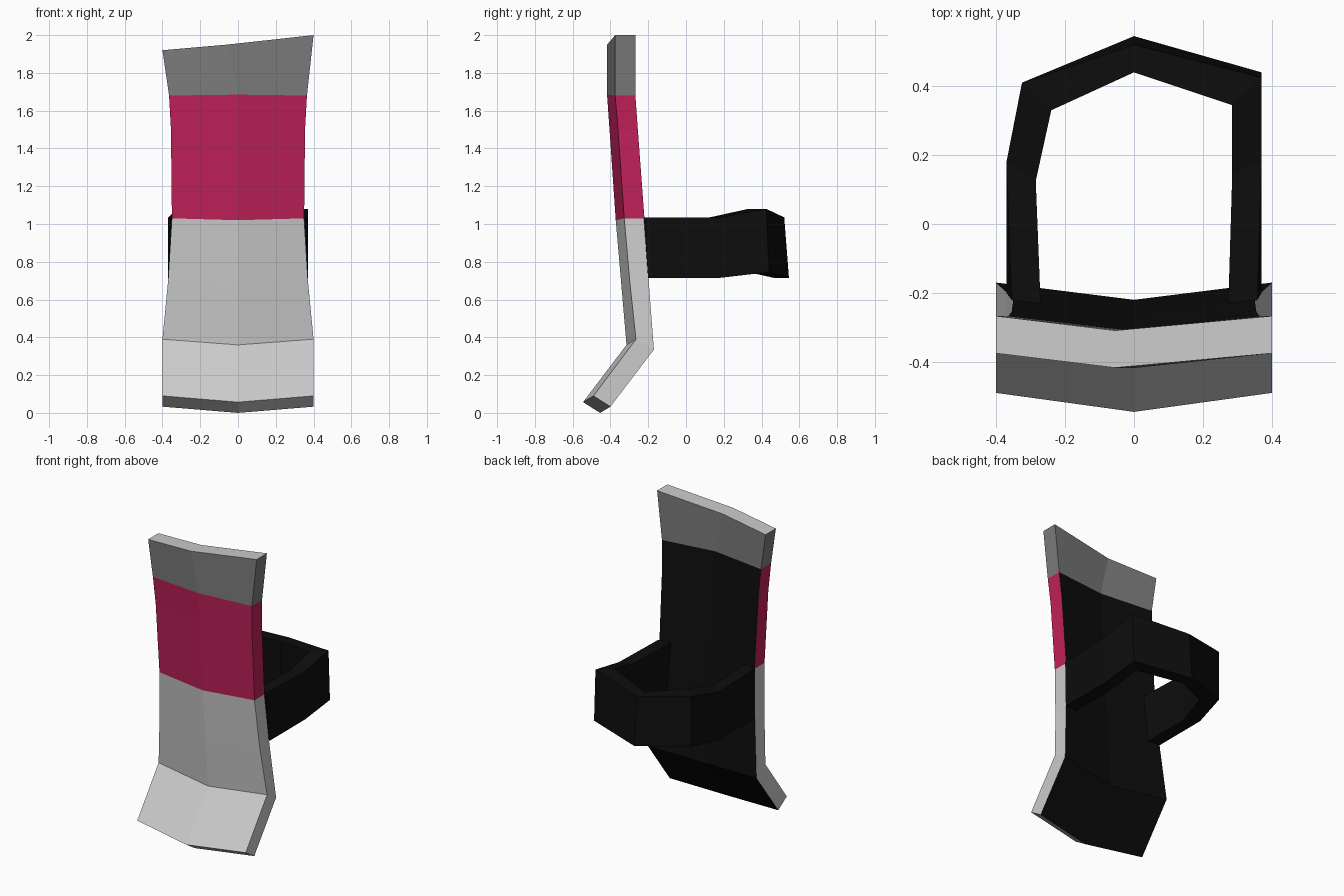
import bpy, bmesh

if "Cube" in bpy.data.objects:
    bpy.data.objects.remove(bpy.data.objects["Cube"])


def material(name, rgb):
    m = bpy.data.materials.new(name)
    m.diffuse_color = (*rgb, 1)
    m.use_nodes = True
    m.node_tree.nodes["Principled BSDF"].inputs["Base Color"].default_value = m.diffuse_color
    return m


LIGHT = material("light grey", (0.60, 0.60, 0.60))
DARK = material("dark grey", (0.20, 0.20, 0.20))
PINK = material("crimson", (0.53, 0.015, 0.10))
BLACK = material("black", (0.004, 0.004, 0.004))


def loft(name, rings, mats, pick):
    """Skin closed rings of points; pick(row, side) gives the material index, row None = caps."""
    bm = bmesh.new()
    vs = [[bm.verts.new(p) for p in ring] for ring in rings]
    n = len(rings[0])
    for r in range(len(vs) - 1):
        for s in range(n):
            t = (s + 1) % n
            f = bm.faces.new((vs[r][s], vs[r][t], vs[r + 1][t], vs[r + 1][s]))
            f.material_index = pick(r, s)
    for ring in (vs[0], vs[-1]):
        # caps are split in quads (two quads for a six-point ring)
        parts = [ring] if n == 4 else [ring[0:2] + ring[4:6], ring[1:5]]
        for p in parts:
            bm.faces.new(p).material_index = pick(None, 0)
    bmesh.ops.recalc_face_normals(bm, faces=bm.faces[:])
    me = bpy.data.meshes.new(name)
    bm.to_mesh(me)
    bm.free()
    for m in mats:
        me.materials.append(m)
    ob = bpy.data.objects.new(name, me)
    bpy.context.collection.objects.link(ob)
    return ob


# Guard plate rows: half width, front y, front z, back y, back z, centre dy, centre dz
rows = [
    (0.40, -0.49, 0.09, -0.40, 0.033, -0.055, -0.033),
    (0.40, -0.265, 0.39, -0.17, 0.335, -0.05, -0.03),
    (0.37, -0.298, 0.70, -0.197, 0.69, -0.045, -0.015),
    (0.35, -0.327, 1.03, -0.22, 1.03, -0.045, -0.01),
    (0.355, -0.36, 1.50, -0.255, 1.50, -0.045, 0.0),
    (0.365, -0.375, 1.68, -0.268, 1.68, -0.043, 0.005),
    (0.40, -0.375, 1.96, -0.267, 1.96, -0.042, -0.01),
]
rings = []
for i, (w, fy, fz, by, bz, dy, dz) in enumerate(rows):
    top = i == len(rows) - 1
    tilt = 0.04 if top else 0          # slanted top edge
    cx = -0.055 if top else 0
    rings.append([
        (-w, fy, fz - tilt), (cx, fy + dy, fz + dz), (w, fy, fz + tilt),
        (w, by, bz + tilt), (cx, by + dy, bz + dz), (-w, by, bz - tilt)])


def plate_colour(row, side):
    if row is None:
        return 0
    if row == 5:
        return 1
    if side in (3, 4):                 # back lining
        return 3
    return 2 if row in (3, 4) else 0


loft("guard_plate", rings, [LIGHT, DARK, PINK, BLACK], plate_colour)

# Strap stations: outer x, y, inner x, y, bottom z, top z, top dx, top dy
stations = [
    (-0.37, -0.20, -0.285, -0.235, 0.715, 1.035, 0.015, -0.02),
    (-0.37, 0.18, -0.285, 0.125, 0.715, 1.035, 0.0, 0.0),
    (-0.325, 0.41, -0.24, 0.33, 0.745, 1.08, 0.0, 0.0),
    (0.0, 0.545, 0.0, 0.465, 0.715, 1.035, 0.0, -0.025),
    (0.37, 0.44, 0.285, 0.36, 0.745, 1.08, 0.0, -0.015),
    (0.37, 0.18, 0.285, 0.145, 0.715, 1.035, 0.0, 0.0),
    (0.37, -0.20, 0.285, -0.235, 0.715, 1.035, -0.012, -0.02),
]
strap = [[(ox, oy, b), (ox + dx, oy + dy, t), (ix + dx, iy + dy, t), (ix, iy, b)]
         for ox, oy, ix, iy, b, t, dx, dy in stations]
loft("leg_strap", strap, [BLACK], lambda r, s: 0)
